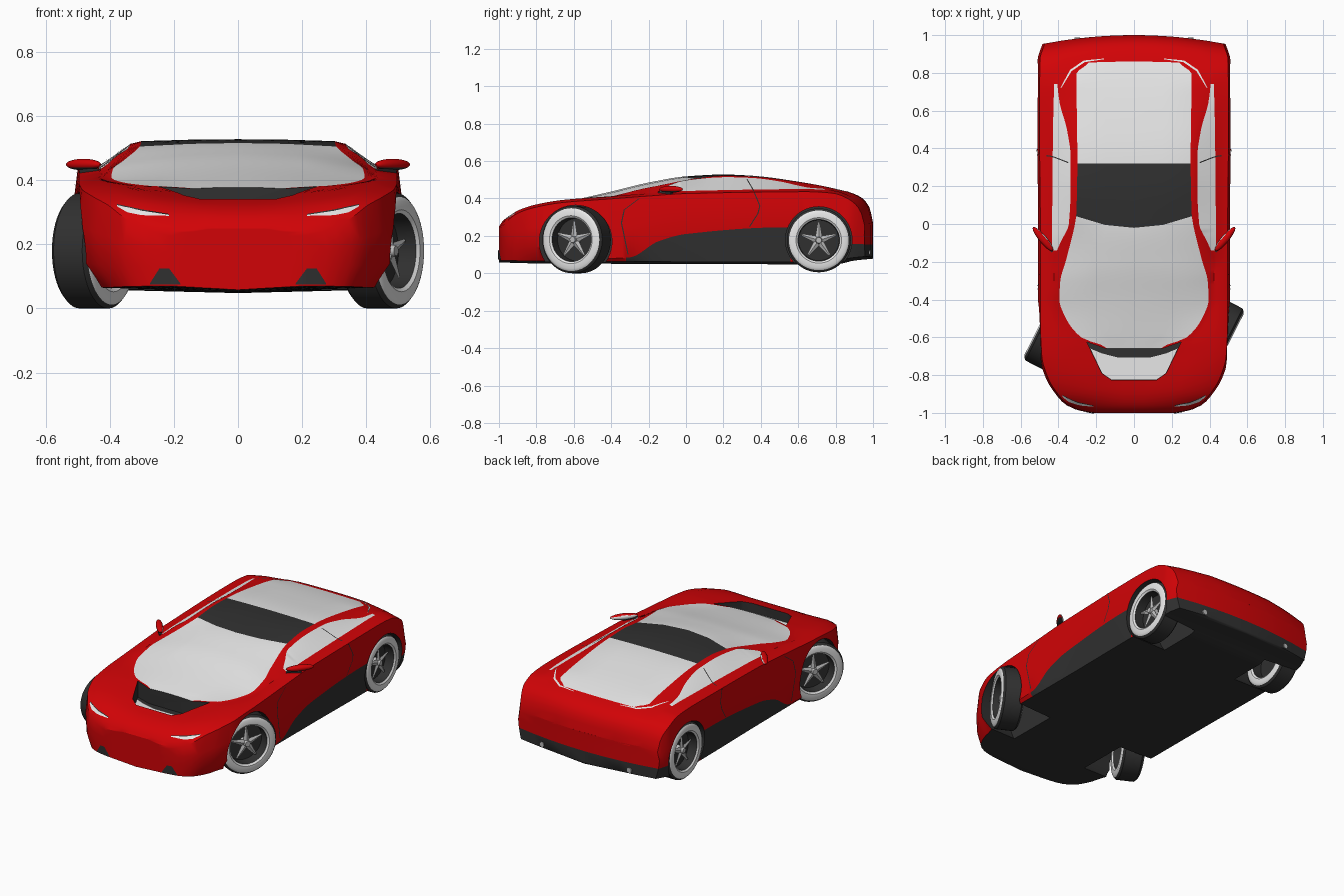
import bpy, bmesh, math
from mathutils import Vector, Matrix
from mathutils.bvhtree import BVHTree

if "Cube" in bpy.data.objects:
    bpy.data.objects.remove(bpy.data.objects["Cube"])


def material(name, rgb):
    m = bpy.data.materials.new(name)
    m.use_nodes = True
    m.diffuse_color = (*rgb, 1)
    m.node_tree.nodes["Principled BSDF"].inputs["Base Color"].default_value = (*rgb, 1)
    return m


red = material("red paint", (0.64, 0.001, 0.002))
glass = material("pale glass", (0.82, 0.82, 0.82))
dark = material("dark trim", (0.03, 0.03, 0.03))
white = material("white wall", (0.88, 0.88, 0.88))
steel = material("steel", (0.5, 0.5, 0.5))
PALETTE = [red, glass, dark, white, steel]
RED, GLASS, DARK, WHITE, STEEL = range(len(PALETTE))


def finish(name, bm, angle=35, mats=PALETTE):
    me = bpy.data.meshes.new(name)
    bm.to_mesh(me)
    bm.free()
    for m in mats:
        me.materials.append(m)
    ob = bpy.data.objects.new(name, me)
    bpy.context.collection.objects.link(ob)
    smooth(ob, angle)
    return ob


def smooth(ob, angle):
    bpy.ops.object.select_all(action='DESELECT')
    ob.select_set(True)
    bpy.context.view_layer.objects.active = ob
    bpy.ops.object.shade_smooth_by_angle(angle=math.radians(angle))


def ease(keys, y):
    """Smooth interpolation through (y, value) keys without overshoot."""
    n = len(keys)
    s = [(b[1] - a[1]) / (b[0] - a[0]) for a, b in zip(keys, keys[1:])]
    t = [s[0]] + [2 * a * b / (a + b) if a * b > 0 else 0 for a, b in zip(s, s[1:])] + [s[-1]]
    i = max(k for k in range(n - 1) if k == 0 or keys[k][0] <= y)
    h = keys[i + 1][0] - keys[i][0]
    u = (y - keys[i][0]) / h
    a, b = keys[i][1], keys[i + 1][1]
    return (a * (1 + 2 * u) * (1 - u) ** 2 + b * u * u * (3 - 2 * u)
            + h * u * (1 - u) * (t[i] * (1 - u) - t[i + 1] * u))


# Lengthwise curves that shape the body section
CENTRE_Z = [(-1, .25), (-.97, .29), (-.9, .325), (-.82, .343), (-.66, .378), (-.4, .437), (-.2, .485),
            (0, .518), (.2, .528), (.35, .522), (.6, .49), (.86, .437), (.93, .41), (.98, .355), (1, .27)]
GLASS_X = [(-1, .1), (-.82, .12), (-.66, .14), (-.6, .28), (-.5, .36), (-.4, .395), (-.3, .39),
           (-.2, .36), (0, .305), (.35, .3), (.8, .305), (.86, .24), (1, .2)]
GLASS_DROP = [(-1, 0), (-.82, 0), (-.66, .004), (-.4, .027), (-.2, .025), (0, .01), (.2, .006), (.86, 0), (1, 0)]
RAIL_X = [(-1, .18), (-.82, .25), (-.66, .3), (-.5, .39), (-.4, .418), (-.2, .425), (-.1, .39), (0, .345),
          (.2, .335), (.35, .335), (.5, .355), (.65, .395), (.75, .405), (.9, .36), (1, .3)]
RAIL_DROP = [(-1, .01), (-.82, -.012), (-.66, -.004), (-.4, .004), (-.2, .03), (0, .01), (.35, .008),
             (.5, .012), (.65, .022), (.75, .013), (1, .01)]
BELT_X = [(-1, .21), (-.9, .34), (-.8, .39), (-.66, .42), (-.4, .435), (.4, .43), (.8, .42), (1, .38)]
BELT_Z = [(-1, .24), (-.97, .28), (-.9, .335), (-.8, .368), (-.66, .392), (-.4, .412), (-.2, .427),
          (0, .44), (.65, .45), (.8, .441), (.9, .41), (.97, .355), (1, .27)]
HALF_W = [(-1, .22), (-.985, .3), (-.95, .37), (-.9, .415), (-.82, .465), (-.7, .5), (-.5, .508),
          (0, .508), (.5, .512), (.9, .51), (1, .485)]
SKIRT_Z = [(-1, .13), (-.8, .14), (-.4, .08), (-.3, .085), (-.15, .17), (0, .21), (.5, .245), (.6, .245),
           (.85, .16), (1, .155)]
LOW_Z = [(-1, .07), (-.8, .065), (.8, .06), (.9, .08), (1, .09)]
LOW_INSET = [(-1, .02), (-.9, .04), (-.78, .065), (-.4, .022), (1, .022)]


def bow(x, y):
    """Rounds the tail in plan."""
    return -.05 * (2 * x) ** 2 * max(0, (y - .75) * 4)


def section(y):
    zc, xg, hw = ease(CENTRE_Z, y), ease(GLASS_X, y), ease(HALF_W, y)
    drop, zb, zk, zl = ease(GLASS_DROP, y), ease(BELT_Z, y), ease(SKIRT_Z, y), ease(LOW_Z, y)
    zs = zb - .014
    half = [(0, zc), (xg / 2, zc - drop / 4), (xg, zc - drop),
            (ease(RAIL_X, y), zc - drop - ease(RAIL_DROP, y)), (ease(BELT_X, y), zb),
            (hw - .012, zs), (hw, (zs + zk) / 2), (hw - .006, zk),
            (hw - ease(LOW_INSET, y), zl), (0, zl - .012)]
    pts = []
    for j, (x, z) in enumerate(half):
        arc = .06 * (x / .3) ** 2 * math.exp(-(y / .13) ** 2) if j <= 2 else 0
        pts.append(Vector((x, y + bow(x, y) + arc, z)))
    return pts + [Vector((-p.x, p.y, p.z)) for p in pts[-2:0:-1]]


def paint(col, y):
    """Colour of a body panel from its column in the section and its station."""
    if col <= 1:
        if -.7 < y < -.66 or -.02 < y < .32:
            return DARK
        return GLASS if -.66 < y < .86 else RED
    if col == 3 and -.14 < y < .74:
        return GLASS
    if col == 8 or col == 7 and (-.32 < y < .56 or y > .84):
        return DARK
    return RED


# Body shell
bm = bmesh.new()
stations = sorted([round(i * .02 - 1, 3) for i in range(101)] + [-.99, .99])
rings = [[bm.verts.new(p) for p in section(y)] for y in stations]
N = len(rings[0])
for i in range(len(rings) - 1):
    for j in range(N):
        k = (j + 1) % N
        f = bm.faces.new((rings[i][j], rings[i][k], rings[i + 1][k], rings[i + 1][j]))
        f.material_index = paint(min(j, N - 1 - j), (stations[i] + stations[i + 1]) / 2)


def across(ring, j, y):
    """Row of cap vertices from one side to the other."""
    a, b = ring[j], ring[-j % N]
    if abs(a.co.x) < 1e-6:
        return [a] * 9
    inner = [a.co.lerp(b.co, k / 8) for k in range(1, 8)]
    return [a] + [bm.verts.new((p.x, y + bow(p.x, y), p.z)) for p in inner] + [b]


# Nose and tail faces
for ring, y, low in ((rings[0], -1, RED), (rings[-1], 1, DARK)):
    rows = [across(ring, j, y) for j in range(N // 2 + 1)]
    for j, (r, s) in enumerate(zip(rows, rows[1:])):
        for k in range(8):
            loop = dict.fromkeys((r[k], r[k + 1], s[k + 1], s[k]))
            bm.faces.new(list(loop)).material_index = low if j >= 7 else RED
bmesh.ops.recalc_face_normals(bm, faces=bm.faces)
body = finish("body_shell", bm)


def cut(points, lift):
    """Subtract a prism from the body."""
    bm = bmesh.new()
    base = bm.faces.new([bm.verts.new(p) for p in points])
    top = bmesh.ops.extrude_face_region(bm, geom=[base])["geom"]
    bmesh.ops.translate(bm, vec=lift, verts=[v for v in top if isinstance(v, bmesh.types.BMVert)])
    bmesh.ops.recalc_face_normals(bm, faces=bm.faces)
    cutter = finish("cutter", bm, mats=[dark])
    cutter.hide_render = True
    mod = body.modifiers.new("cut", 'BOOLEAN')
    mod.object, mod.operation, mod.solver = cutter, 'DIFFERENCE', 'EXACT'
    mod.material_mode = 'TRANSFER'
    return cutter


# Wheel arches and bonnet scoop
cutters = []
for side in (1, -1):
    for y, z, r in ((-.59, .17, .194), (.71, .178, .178)):
        circle = [(side * .26, y + r * math.cos(a * math.pi / 28), z + r * math.sin(a * math.pi / 28))
                  for a in range(56)]
        cutters.append(cut(circle, (side * .5, 0, 0)))
outline = [(.12, -.825), (.17, -.79), (.25, -.625), (.15, -.66)]
outline += [(-x, y) for x, y in reversed(outline)]
cutters.append(cut([(x, y, .28) for x, y in outline], (0, 0, .3)))
shell = bpy.data.meshes.new_from_object(body.evaluated_get(bpy.context.evaluated_depsgraph_get()))
body.modifiers.clear()
body.data = shell
for c in cutters:
    bpy.data.objects.remove(c)
smooth(body, 35)
tree = BVHTree.FromPolygons([v.co for v in shell.vertices], [p.vertices for p in shell.polygons])

# Scoop floor
floor = [(.12, -.823), (.168, -.79), (.23, -.66), (.17, -.685), (.08, -.708)]
bm = bmesh.new()
bm.faces.new([bm.verts.new((x, y, .286)) for x, y in floor + [(-x, y) for x, y in reversed(floor)]])
finish("scoop_floor", bm).data.polygons[0].material_index = WHITE


def strip(name, edges, direction, mat, side):
    """Thin plate laid on the body: pairs of points are cast along a direction."""
    d = Vector((direction[0] * side, *direction[1:]))
    bm, rows = bmesh.new(), []
    for (a, b), (c, e) in zip(edges, edges[1:]):
        for k in range(7):
            row = []
            for p, q in ((a, c), (b, e)):
                p = Vector(p).lerp(Vector(q), k / 6)
                p.x *= side
                hit = tree.ray_cast(p - d * 2, d)[0]
                row.append(bm.verts.new((hit or p) - d * .004))
            rows.append(row)
    for r, s in zip(rows, rows[1:]):
        f = bm.faces.new((r[0], r[1], s[1], s[0]))
        f.normal_update()
        if f.normal.dot(d) > 0:
            f.normal_flip()
        f.material_index = mat
    bmesh.ops.remove_doubles(bm, verts=bm.verts, dist=.0002)
    finish(name, bm)


def side_path(points, w=.003):
    return [((0, y - w, z), (0, y + w, z)) for y, z in points]


def paint_all(bm, mat):
    for f in bm.faces:
        f.material_index = mat


# Lamps, vents, seams, mirrors and exhausts on both sides
for side, tag in ((1, "left"), (-1, "right")):
    strip("headlight_" + tag, [((.215, 0, .292), (.215, 0, .289)), ((.3, 0, .305), (.3, 0, .291)),
                               ((.345, 0, .316), (.345, 0, .3)), ((.378, 0, .323), (.378, 0, .319))],
          (0, 1, 0), GLASS, side)
    strip("headlight_lid_" + tag, [((.215, 0, .295), (.215, 0, .292)), ((.3, 0, .309), (.3, 0, .305)),
                                   ((.378, 0, .326), (.378, 0, .323))], (0, 1, 0), DARK, side)
    strip("front_vent_" + tag, [((.18, 0, .078), (.18, 0, .074)), ((.215, 0, .125), (.215, 0, .074)),
                                ((.245, 0, .125), (.245, 0, .074)), ((.275, 0, .078), (.275, 0, .074))],
          (0, 1, 0), DARK, side)
    strip("tail_light_" + tag, [((.16, .872, 0), (.16, .876, 0)), ((.26, .857, 0), (.265, .866, 0)),
                                ((.33, .81, 0), (.338, .817, 0)), ((.385, .72, 0), (.389, .722, 0))],
          (0, 0, -1), WHITE, side)
    strip("door_front_seam_" + tag, side_path([(-.25, .4), (-.33, .34), (-.345, .27), (-.31, .1)]),
          (-1, 0, 0), DARK, side)
    strip("door_rear_seam_" + tag, side_path([(.325, .505), (.36, .445), (.395, .36), (.385, .32), (.34, .25)]),
          (-1, 0, 0), DARK, side)

    turn = Matrix.Rotation(side * math.radians(50), 4, 'Z')
    inward = Vector((-.77 * side, .64, 0))
    bm = bmesh.new()
    bmesh.ops.create_uvsphere(bm, u_segments=20, v_segments=12, radius=1, matrix=Matrix.Translation(
        (side * .482, -.08, .449)) @ turn @ Matrix.Diagonal((.082, .02, .018, 1)))
    for f in bm.faces:
        f.normal_update()
        low = f.calc_center_median().z < .442
        f.material_index = GLASS if f.normal.dot(inward) > .75 else DARK if low else RED
    finish("mirror_" + tag, bm)
    bm = bmesh.new()
    bmesh.ops.create_cube(bm, size=1, matrix=Matrix.Translation((side * .458, -.11, .425)) @ turn
                          @ Matrix.Diagonal((.09, .02, .022, 1)))
    paint_all(bm, DARK)
    finish("mirror_arm_" + tag, bm)
    bm = bmesh.new()
    bmesh.ops.create_cone(bm, cap_ends=True, segments=16, radius1=.015, radius2=.015, depth=.06,
                          matrix=Matrix.Translation((side * .3, .957, .11)) @ Matrix.Rotation(math.pi / 2, 4, 'X'))
    paint_all(bm, STEEL)
    finish("exhaust_" + tag, bm)

# Wheel: lathed tyre with pale walls, then hub and spokes
PROFILE = [(0, .001), (0, .114), (.06, .117), (.068, .128), (.068, .156), (.062, .168), (.05, .18)]
LATHE = PROFILE + [(-o, r) for o, r in reversed(PROFILE[1:])] + [(-.005, .001)]
bm = bmesh.new()
SEG = 48
hoops = [[bm.verts.new((o, r * math.cos(a * math.tau / SEG), r * math.sin(a * math.tau / SEG)))
          for a in range(SEG)] for o, r in LATHE]
for h, g in zip(hoops, hoops[1:]):
    mid = (h[0].co + g[0].co) / 2
    for a in range(SEG):
        b = (a + 1) % SEG
        f = bm.faces.new((h[a], g[a], g[b], h[b]))
        f.material_index = WHITE if .116 < mid.y < .17 and abs(mid.x) > .05 else DARK
bmesh.ops.recalc_face_normals(bm, faces=bm.faces)
parts = bmesh.ops.create_cone(bm, cap_ends=True, segments=20, radius1=.026, radius2=.016, depth=.05,
                              matrix=Matrix.Translation((.025, 0, 0)) @ Matrix.Rotation(math.pi / 2, 4, 'Y'))["verts"]
for k in range(5):
    spoke = (Matrix.Rotation(k * math.tau / 5, 4, 'X') @ Matrix.Translation((.03, 0, .06))
             @ Matrix.Diagonal((.5, 1, 1, 1)))
    parts += bmesh.ops.create_cone(bm, cap_ends=True, segments=4, radius1=.02, radius2=.006,
                                   depth=.085, matrix=spoke)["verts"]
for f in {f for v in parts for f in v.link_faces}:
    f.material_index = STEEL
wheel = finish("wheel_front_left", bm)
for name, x, y, size, steer in (("wheel_front_left", .449, -.585, 1, -27), ("wheel_front_right", -.449, -.585, 1, 153),
                                ("wheel_rear_left", .438, .71, .95, 0), ("wheel_rear_right", -.438, .71, .95, 180)):
    ob = wheel
    if name != wheel.name:
        ob = bpy.data.objects.new(name, wheel.data)
        bpy.context.collection.objects.link(ob)
    ob.location = (x, y, .18 if size == 1 else .176)
    ob.rotation_euler.z = math.radians(steer)
    ob.scale = (size,) * 3
